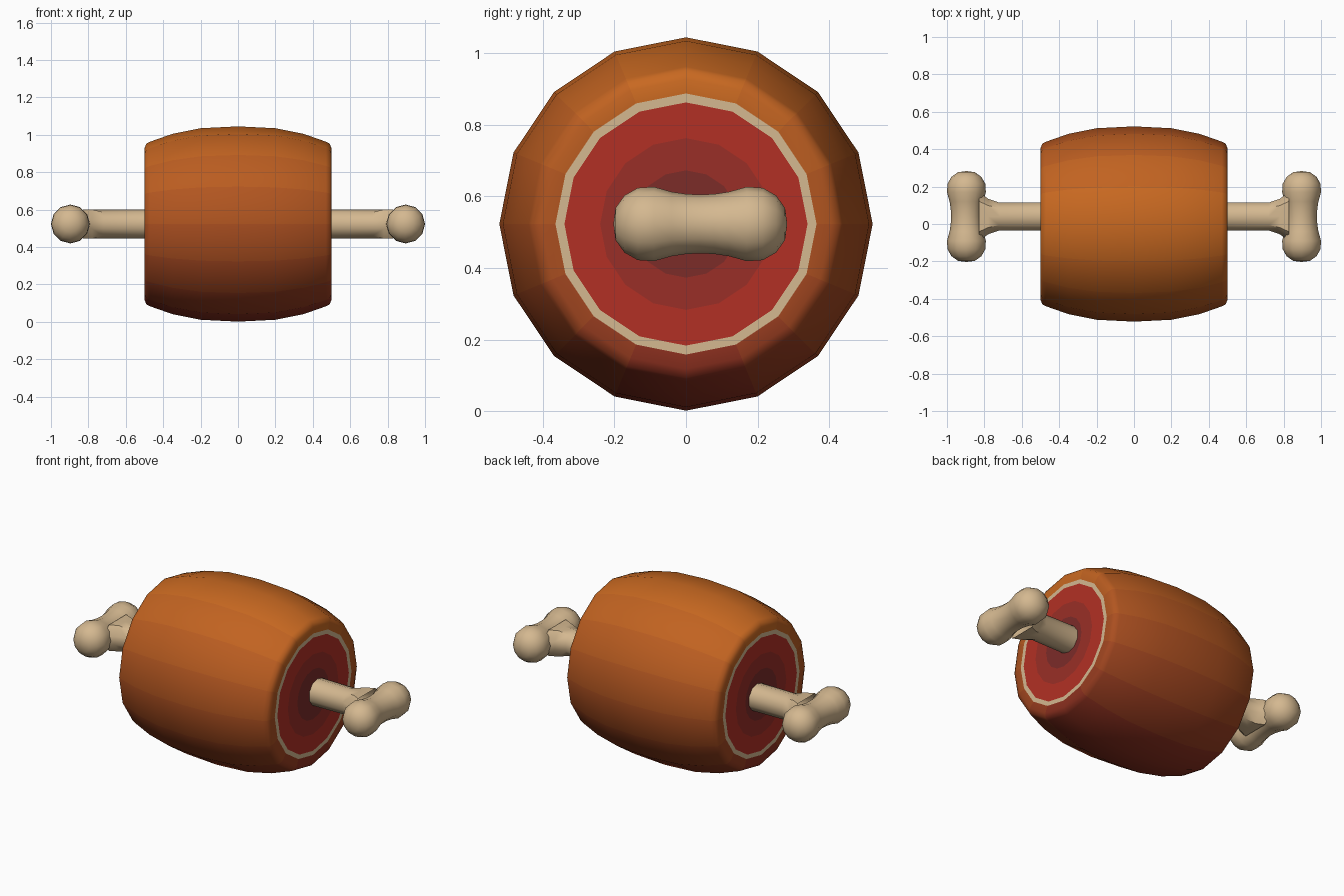
import bpy, bmesh
from math import sin, cos, tau, radians
from mathutils import Vector

if "Cube" in bpy.data.objects:
    bpy.data.objects.remove(bpy.data.objects["Cube"])

CZ = 0.523      # height of the long axis
BONE_Y = 0.04   # sideways offset of the bone


def material(name, rgb):
    m = bpy.data.materials.new(name)
    m.diffuse_color = (*rgb, 1)
    m.use_nodes = True
    m.node_tree.nodes["Principled BSDF"].inputs["Base Color"].default_value = m.diffuse_color
    return m


def lathe(name, profile, sides, place, mats, pick=lambda ring, seg: 0, phase=0.0):
    """Revolve (distance, radius) points; place(a, u, v) maps them into space."""
    bm = bmesh.new()
    rings = []
    for a, r in profile:
        rings.append([bm.verts.new(place(a, r * sin(tau * (k + phase) / sides),
                                         r * cos(tau * (k + phase) / sides)))
                      for k in range(sides)])
    for i in range(len(rings) - 1):
        for k in range(sides):
            n = (k + 1) % sides
            f = bm.faces.new((rings[i][k], rings[i][n], rings[i + 1][n], rings[i + 1][k]))
            f.material_index = pick(i, k)
    bmesh.ops.remove_doubles(bm, verts=bm.verts, dist=1e-5)
    bmesh.ops.recalc_face_normals(bm, faces=bm.faces)
    me = bpy.data.meshes.new(name)
    bm.to_mesh(me)
    bm.free()
    for m in mats:
        me.materials.append(m)
    ob = bpy.data.objects.new(name, me)
    bpy.context.collection.objects.link(ob)
    bpy.ops.object.select_all(action='DESELECT')
    ob.select_set(True)
    bpy.context.view_layer.objects.active = ob
    bpy.ops.object.shade_smooth_by_angle(angle=radians(42))
    return ob


bone = material("bone", (0.66, 0.48, 0.28))
flesh = [material("flesh_core", (0.2, 0.025, 0.022)),
         material("flesh_middle", (0.32, 0.028, 0.02)),
         material("flesh_outer", (0.45, 0.03, 0.018))]
# Skin fades from roasted orange on top to dark red underneath
top, low = Vector((0.58, 0.14, 0.015)), Vector((0.27, 0.03, 0.014))
skin = [material(f"skin_{i}", top.lerp(low, i / 7)) for i in range(8)]

# Barrel of meat: skin, fat ring, and cut flesh at both ends
half = [(0.2, 0.512), (0.35, 0.482), (0.47, 0.44), (0.49, 0.43), (0.5, 0.405),
        (0.5, 0.365), (0.5, 0.34), (0.5, 0.24), (0.5, 0.15), (0.5, 0)]
profile = [(-x, r) for x, r in reversed(half)] + [(0, 0.522)] + half


def meat_part(ring, seg):
    d = min(ring, len(profile) - 2 - ring)   # steps from the end centre
    if d < 3:
        return 9 + d
    return 0 if d == 3 else 1 + min(seg, 15 - seg)


lathe("meat", profile, 16, lambda a, u, v: (a, u, CZ + v),
      [bone] + skin + flesh, meat_part)

# Bone: a shaft flaring into a double knob, on each side
shaft = [(0.48, 0.08), (0.72, 0.078), (0.78, 0.1), (0.83, 0.14)]
knob = [(0.243, 0), (0.237, 0.045), (0.212, 0.08), (0.175, 0.101), (0.13, 0.104),
        (0.08, 0.09), (0.04, 0.084)]
knob = [(-y, r) for y, r in knob] + [(0, 0.082)] + [(y, r) for y, r in reversed(knob)]
for side, s in (("right", 1), ("left", -1)):
    lathe("bone_shaft_" + side, shaft, 10,
          lambda a, u, v: (s * a, BONE_Y + u,
                           CZ + v * min(1, 0.078 / max(abs(u), abs(v), 0.078))),
          [bone])
    ob = bpy.data.objects["bone_shaft_" + side]
    for vert in ob.data.vertices:            # flare only sideways
        vert.co.z = CZ + max(-0.08, min(0.08, vert.co.z - CZ))
    lathe("bone_knob_" + side, knob, 12,
          lambda a, u, v: (s * (0.896 + u), BONE_Y + a, CZ + v), [bone])
